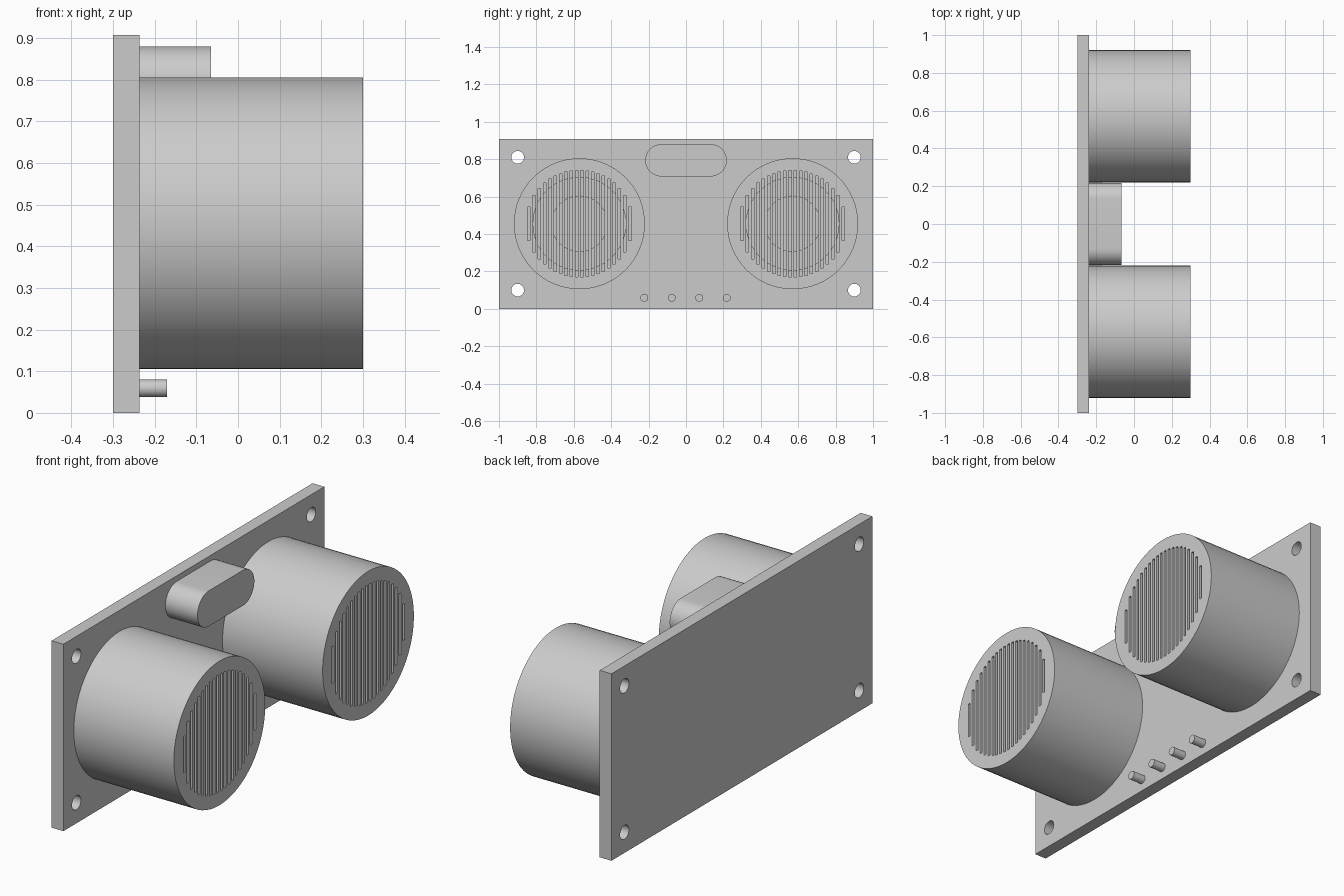
import bpy, bmesh, math
from mathutils import Matrix, Vector

if "Cube" in bpy.data.objects:
    bpy.data.objects.remove(bpy.data.objects["Cube"], do_unlink=True)

grey = bpy.data.materials.new("plain_grey")
grey.use_nodes = True
grey.diffuse_color = (0.6, 0.6, 0.6, 1)
grey.node_tree.nodes["Principled BSDF"].inputs["Base Color"].default_value = (0.6, 0.6, 0.6, 1)

BACK, FACE, FRONT = -0.30, -0.237, 0.30
HEIGHT = 0.907
CAN_Y, CAN_Z = 0.57, 0.455
CAN_R, GRILLE_R = 0.35, 0.285
SLITS = 20


def add_box(bm, x0, x1, y0, y1, z0, z1):
    size = Vector((x1 - x0, y1 - y0, z1 - z0))
    mid = Vector((x0 + x1, y0 + y1, z0 + z1)) / 2
    bmesh.ops.create_cube(bm, size=1, matrix=Matrix.Translation(mid) @ Matrix.Diagonal(size).to_4x4())


def add_rod(bm, x0, x1, y, z, r, sides=64):
    place = Matrix.Translation(((x0 + x1) / 2, y, z)) @ Matrix.Rotation(math.pi / 2, 4, "Y")
    bmesh.ops.create_cone(bm, cap_ends=True, segments=sides, radius1=r, radius2=r,
                          depth=x1 - x0, matrix=place)


def finish(bm, name):
    bmesh.ops.recalc_face_normals(bm, faces=bm.faces[:])
    mesh = bpy.data.meshes.new(name)
    bm.to_mesh(mesh)
    bm.free()
    mesh.materials.append(grey)
    ob = bpy.data.objects.new(name, mesh)
    bpy.context.collection.objects.link(ob)
    return ob


def select(ob):
    bpy.ops.object.select_all(action="DESELECT")
    ob.select_set(True)
    bpy.context.view_layer.objects.active = ob


def smooth(ob):
    select(ob)
    bpy.ops.object.shade_smooth_by_angle(angle=math.radians(30))


def cut(ob, cutter):
    select(ob)
    mod = ob.modifiers.new("cut", "BOOLEAN")
    mod.operation, mod.solver, mod.object = "DIFFERENCE", "EXACT", cutter
    bpy.ops.object.modifier_apply(modifier=mod.name)
    bpy.data.objects.remove(cutter, do_unlink=True)


# Circuit board with four corner mounting holes
bm = bmesh.new()
add_box(bm, BACK, FACE, -1, 1, 0, HEIGHT)
board = finish(bm, "circuit_board")
bm = bmesh.new()
for y in (-0.9, 0.9):
    for z in (0.1, 0.81):
        add_rod(bm, BACK - 0.1, FACE + 0.1, y, z, 0.034, 32)
cut(board, finish(bm, "hole_cutter"))
smooth(board)

# Two sensor cans: hollow drum, slotted front grille, stepped element inside
for side, y in (("right", -CAN_Y), ("left", CAN_Y)):
    bm = bmesh.new()
    add_rod(bm, FACE, FRONT, y, CAN_Z, CAN_R)
    can = finish(bm, side + "_sensor_can")

    bm = bmesh.new()
    add_rod(bm, FACE + 0.05, FRONT - 0.04, y, CAN_Z, GRILLE_R + 0.01)
    cut(can, finish(bm, "cavity_cutter"))

    bm = bmesh.new()
    pitch = 2 * GRILLE_R / SLITS
    for i in range(SLITS):
        off = (i - (SLITS - 1) / 2) * pitch
        half = math.sqrt(GRILLE_R ** 2 - off ** 2)
        add_box(bm, FRONT - 0.06, FRONT + 0.05, y + off - pitch / 4, y + off + pitch / 4,
                CAN_Z - half, CAN_Z + half)
    cut(can, finish(bm, "slit_cutter"))
    smooth(can)

    for part, r, tip in (("element_base", 0.25, 0.17), ("element_cap", 0.15, 0.21)):
        bm = bmesh.new()
        add_rod(bm, FACE + 0.04, tip, y, CAN_Z, r)
        smooth(finish(bm, side + "_" + part))

# Crystal housing: rounded slot shape standing out from the board
bm = bmesh.new()
r, span, zc = 0.086, 0.132, 0.794
outline = []
for end in (1, -1):
    for i in range(25):
        a = math.pi * (i / 24 - 0.5) + (0 if end > 0 else math.pi)
        outline.append(bm.verts.new((FACE, end * span + r * math.cos(a), zc + r * math.sin(a))))
base = bm.faces.new(outline)
top = bmesh.ops.extrude_face_region(bm, geom=[base], use_keep_orig=True)
bmesh.ops.translate(bm, vec=(0.172, 0, 0),
                    verts=[v for v in top["geom"] if isinstance(v, bmesh.types.BMVert)])
smooth(finish(bm, "crystal_housing"))

# Row of four connector pins along the lower edge
for i in range(4):
    bm = bmesh.new()
    add_rod(bm, FACE, -0.17, -0.223 + i * 0.147, 0.059, 0.021, 32)
    smooth(finish(bm, f"connector_pin_{i + 1}"))
